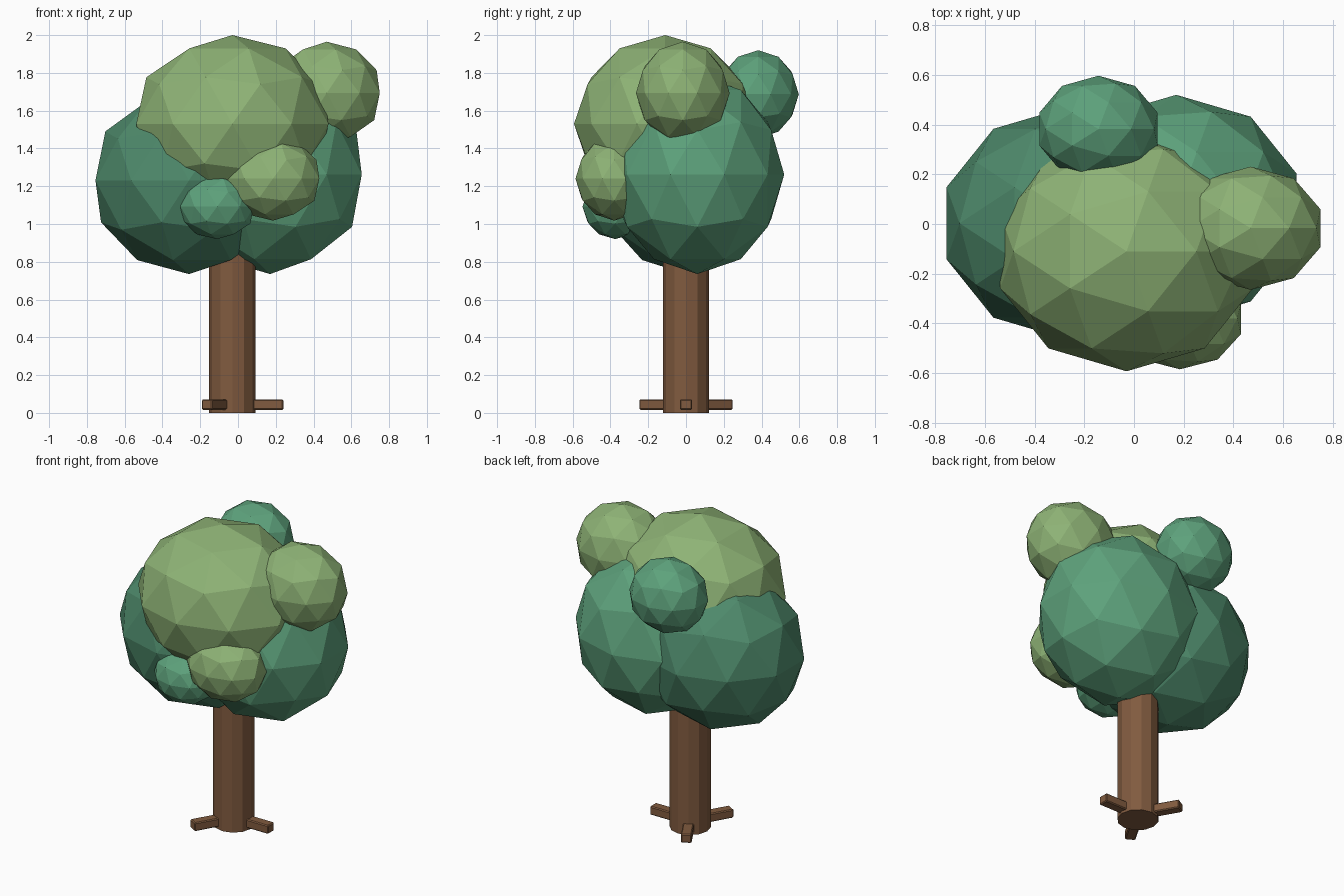
import bpy, math
from mathutils import Vector

if "Cube" in bpy.data.objects:
    bpy.data.objects.remove(bpy.data.objects["Cube"])


def material(name, rgb):
    m = bpy.data.materials.new(name)
    m.diffuse_color = (*rgb, 1)
    m.use_nodes = True
    m.node_tree.nodes["Principled BSDF"].inputs["Base Color"].default_value = m.diffuse_color
    return m


BARK = material("bark", (0.22, 0.105, 0.05))
DEEP = material("deep_green_leaves", (0.075, 0.25, 0.145))
MID = material("mid_green_leaves", (0.11, 0.36, 0.2))
LIGHT = material("light_green_leaves", (0.27, 0.45, 0.18))
TRUNK_X = -0.03


def finish(name, mat):
    ob = bpy.context.object
    ob.name = name
    ob.data.materials.append(mat)
    return ob


# Trunk: plain 12-sided column running up into the foliage
bpy.ops.mesh.primitive_cylinder_add(vertices=12, radius=0.123, depth=1.2,
                                    location=(TRUNK_X, 0, 0.6))
finish("trunk", BARK)

# Three bevelled roots spread evenly around the trunk
for i in range(3):
    a = i * math.tau / 3
    pos = Vector((TRUNK_X, 0, 0.044)) + 0.17 * Vector((math.cos(a), math.sin(a), 0))
    bpy.ops.mesh.primitive_cube_add(size=1, location=pos, rotation=(0, 0, a))
    root = finish(f"root_{i + 1}", BARK)
    root.scale = (0.20, 0.064, 0.056)
    bpy.ops.object.transform_apply(location=False, rotation=False, scale=True)
    bev = root.modifiers.new("bevel", 'BEVEL')
    bev.width = 0.006
    bev.segments = 1

# Foliage: faceted, stretched icospheres (name, centre, radii, material)
foliage = [
    ("foliage_left", (-0.26, 0.003, 1.23), (0.52, 0.47, 0.495), DEEP),
    ("foliage_right", (0.17, 0.06, 1.262), (0.51, 0.46, 0.527), MID),
    ("foliage_crown", (-0.03, -0.11, 1.53), (0.535, 0.483, 0.47), LIGHT),
    ("foliage_top_right_tuft", (0.47, -0.017, 1.693), (0.295, 0.248, 0.272), LIGHT),
    ("foliage_back_tuft", (-0.143, 0.382, 1.687), (0.25, 0.215, 0.233), MID),
    ("foliage_front_low_tuft", (-0.11, -0.375, 1.092), (0.205, 0.173, 0.172), MID),
    ("foliage_front_right_tuft", (0.185, -0.38, 1.24), (0.258, 0.205, 0.222), LIGHT),
]
for name, centre, radii, mat in foliage:
    bpy.ops.mesh.primitive_ico_sphere_add(subdivisions=2, radius=1, location=centre)
    finish(name, mat).scale = radii
